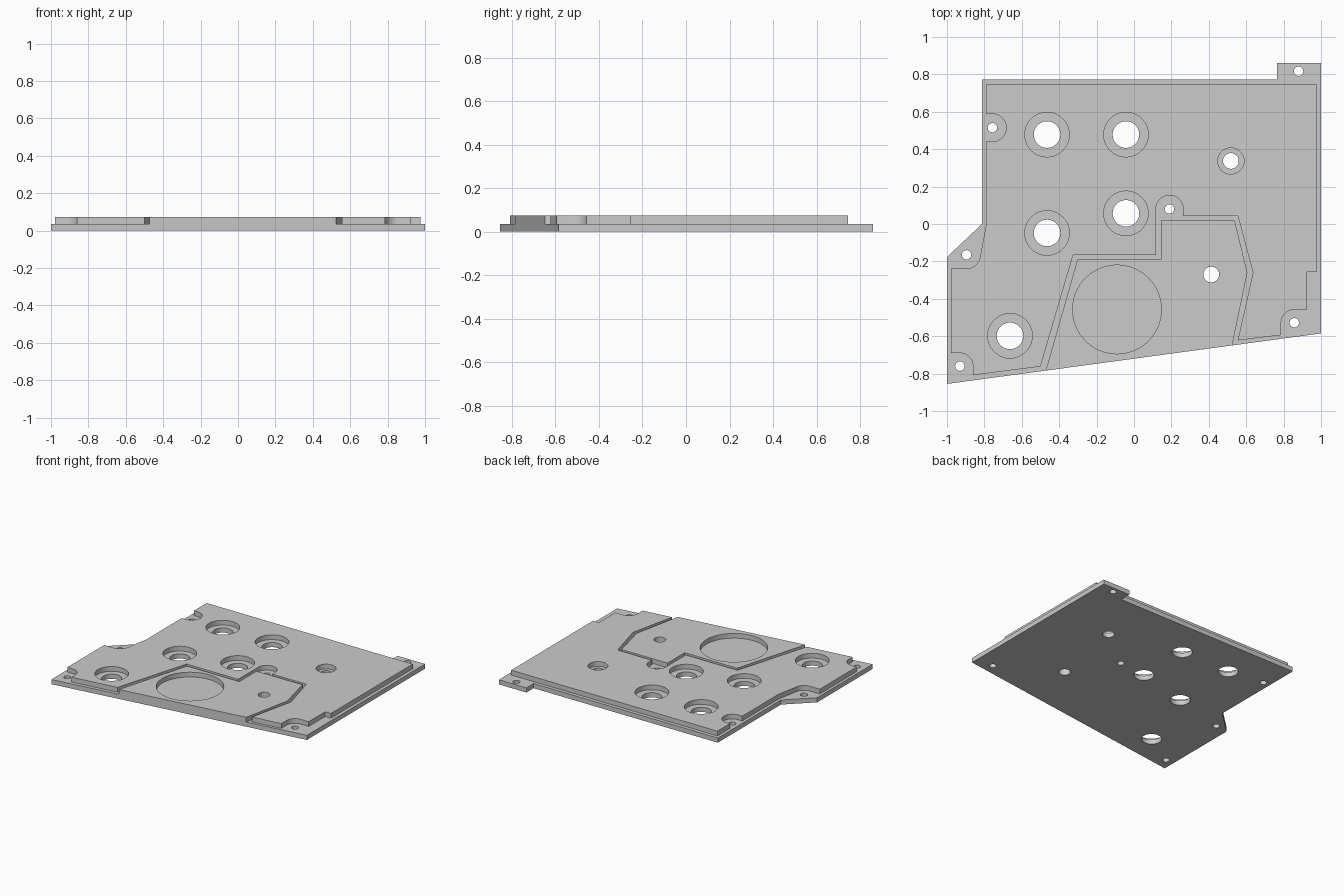
import bpy, bmesh
from math import cos, sin, radians, tau

cube = bpy.data.objects.get("Cube")
if cube:
    bpy.data.objects.remove(cube, do_unlink=True)

STEP, TOP = 0.036, 0.073

grey = bpy.data.materials.new("plain grey")
grey.use_nodes = True
grey.diffuse_color = (0.6, 0.6, 0.6, 1)
grey.node_tree.nodes["Principled BSDF"].inputs["Base Color"].default_value = (0.6, 0.6, 0.6, 1)


def circle(centre, r, n=64):
    return [(centre[0] + r * cos(tau * i / n), centre[1] + r * sin(tau * i / n)) for i in range(n)]


def arc(centre, r, start, end, n=16):
    angles = [radians(start + (end - start) * i / n) for i in range(n + 1)]
    return [(centre[0] + r * cos(a), centre[1] + r * sin(a)) for a in angles]


def plate(name, outline, holes, low, high):
    """Flat plate with through holes, extruded from low to high."""
    bm = bmesh.new()
    edges = []
    for loop in [outline] + holes:
        verts = [bm.verts.new((x, y, low)) for x, y in loop]
        edges += [bm.edges.new((v, verts[i - 1])) for i, v in enumerate(verts)]
    bmesh.ops.triangle_fill(bm, edges=edges, use_beauty=True, normal=(0, 0, 1))
    grown = bmesh.ops.extrude_face_region(bm, geom=bm.faces[:], use_keep_orig=True)
    moved = [g for g in grown["geom"] if isinstance(g, bmesh.types.BMVert)]
    bmesh.ops.translate(bm, verts=moved, vec=(0, 0, high - low))
    bmesh.ops.recalc_face_normals(bm, faces=bm.faces[:])
    mesh = bpy.data.meshes.new(name)
    bm.to_mesh(mesh)
    bm.free()
    mesh.materials.append(grey)
    obj = bpy.data.objects.new(name, mesh)
    bpy.context.collection.objects.link(obj)
    bpy.ops.object.select_all(action="DESELECT")
    obj.select_set(True)
    bpy.context.view_layer.objects.active = obj
    bpy.ops.object.shade_smooth_by_angle(angle=radians(30))
    return obj


# Hole positions
large_bores = [(-0.465, 0.478), (-0.043, 0.478), (-0.465, -0.048), (-0.043, 0.057), (-0.663, -0.598)]
small_bore = (0.518, 0.337)
inset_hole = (0.413, -0.27)
side, middle, shoulder = (-0.757, 0.515), (0.19, 0.08), (-0.895, -0.165)
front_left, front_right, tab = (0.857, -0.528), (-0.931, -0.76), (0.88, 0.817)
screws = [side, middle, shoulder, front_left, front_right, tab]

# Base plate with the corner tab
base_outline = [(-1, -0.855), (1, -0.585), (1, 0.86), (0.765, 0.86), (0.765, 0.772),
                (-0.813, 0.772), (-0.813, 0), (-1, -0.177)]
base_holes = [circle(c, 0.071) for c in large_bores]
base_holes += [circle(c, 0.042) for c in (small_bore, inset_hole)]
base_holes += [circle(c, 0.025, 32) for c in screws]
plate("base_plate", base_outline, base_holes, 0, STEP)

# Raised plate, with rounded clearances around the screws
raised_outline = [(-0.79, 0.745), (0.975, 0.745), (0.975, -0.257), (0.926, -0.257), (0.926, -0.458)]
raised_outline += arc(front_left, 0.07, 90, 180)
raised_outline += [(0.787, -0.594), (0.555, -0.622), (0.636, -0.26), (0.555, 0.043), (0.263, 0.043)]
raised_outline += arc(middle, 0.073, 0, 180, 28)
raised_outline += [(0.117, -0.165), (-0.325, -0.165), (-0.5, -0.762), (-0.861, -0.808)]
raised_outline += arc(front_right, 0.07, 0, 90)
raised_outline += [(-0.979, -0.69), (-0.979, -0.238)]
raised_outline += arc(shoulder, 0.073, -90, -10)
raised_outline += [(-0.79, 0), (-0.79, 0.441)]
raised_outline += arc(side, 0.074, -90, 90, 28)
raised_outline += [(-0.79, 0.589)]
raised_holes = [circle(c, 0.119) for c in large_bores] + [circle(small_bore, 0.07)]
plate("raised_plate", raised_outline, raised_holes, STEP, TOP)

# Inset plate bounded by the narrow groove, with a round recess
inset_outline = [(-0.472, -0.784), (0.525, -0.649), (0.606, -0.26), (0.538, 0.02),
                 (0.145, 0.02), (0.145, -0.191), (-0.303, -0.191)]
plate("inset_plate", inset_outline, [circle((-0.091, -0.457), 0.237, 96), circle(inset_hole, 0.042)],
      STEP, TOP)
